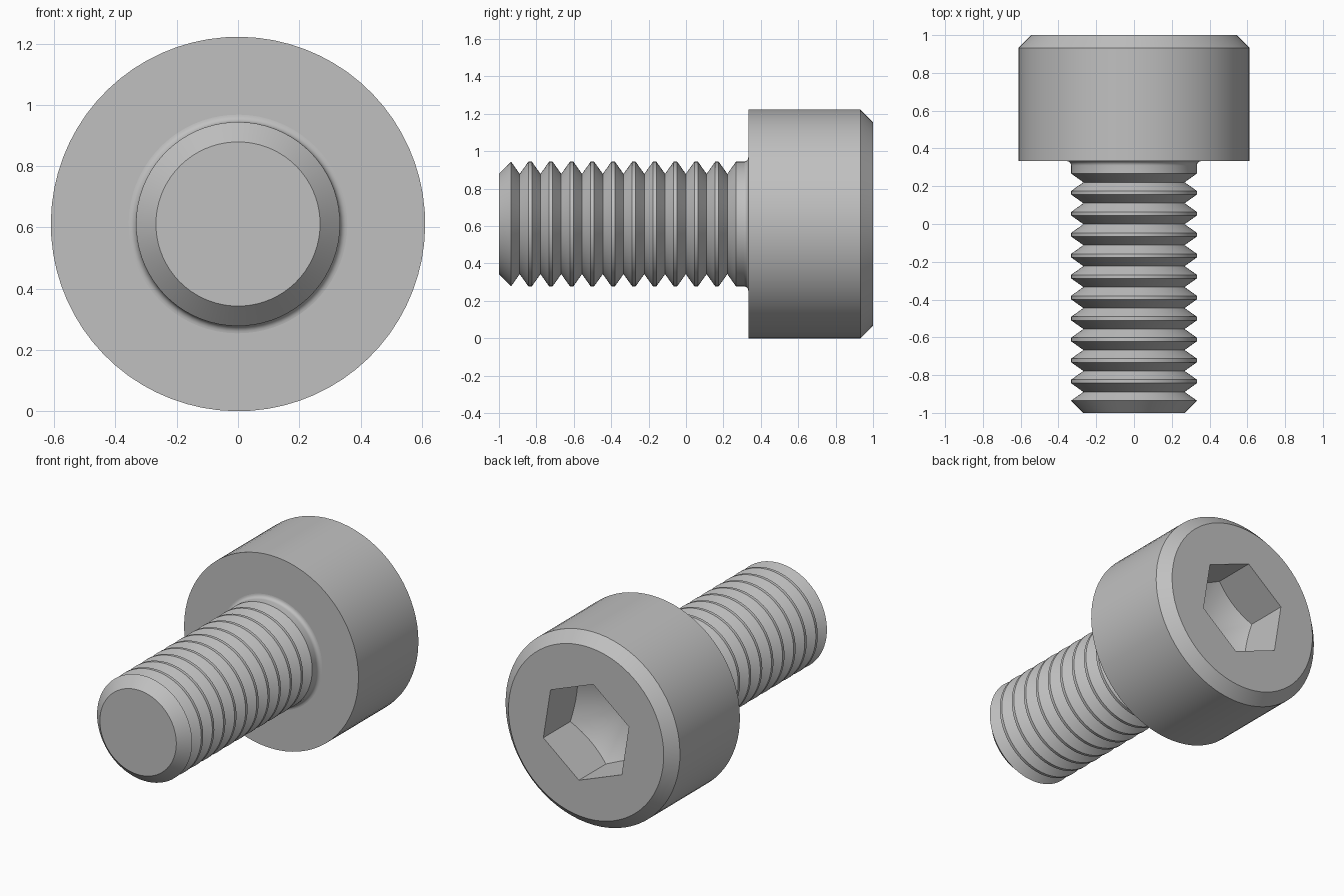
import bpy, bmesh
from math import sin, cos, tan, radians, pi

if "Cube" in bpy.data.objects:
    bpy.data.objects.remove(bpy.data.objects["Cube"], do_unlink=True)

SEGMENTS = 72
HEAD_R = 0.611          # head radius, also the height of the axis
SHAFT_R = 0.333
ROOT_R = 0.268          # bottom of the thread grooves
PITCH = 0.111
HEAD_Y = 0.333          # underside of the head
FILLET = 0.024
CHAMFER = 0.067
HEX_R = 0.321           # socket corner radius
HEX_TURN = radians(39)
SOCKET_Y = 0.73         # where the socket corners meet the drill cone

steel = bpy.data.materials.new("steel_grey")
steel.use_nodes = True
grey = (0.53, 0.53, 0.53, 1)
steel.diffuse_color = grey
steel.node_tree.nodes["Principled BSDF"].inputs["Base Color"].default_value = grey


def loft(name, rings):
    """Skin rings around the y axis; each ring maps an angle to (radius, y)."""
    bm = bmesh.new()
    loops = []
    for ring in rings:
        loop = []
        for i in range(SEGMENTS):
            a = 2 * pi * i / SEGMENTS
            r, y = ring(a)
            t = a + HEX_TURN
            loop.append(bm.verts.new((r * cos(t), y, HEAD_R + r * sin(t))))
        loops.append(loop)
    for a, b in zip(loops, loops[1:]):
        for i in range(SEGMENTS):
            j = (i + 1) % SEGMENTS
            bm.faces.new((a[i], b[i], b[j], a[j]))
    bmesh.ops.remove_doubles(bm, verts=bm.verts, dist=1e-5)
    mesh = bpy.data.meshes.new(name)
    bm.to_mesh(mesh)
    bm.free()
    mesh.materials.append(steel)
    obj = bpy.data.objects.new(name, mesh)
    bpy.context.collection.objects.link(obj)
    bpy.ops.object.select_all(action='DESELECT')
    obj.select_set(True)
    bpy.context.view_layer.objects.active = obj
    bpy.ops.object.shade_smooth_by_angle(angle=radians(25))
    return obj


def circle(r, y):
    return lambda a: (r, y)


def hex_radius(a):
    return HEX_R * cos(pi / 6) / cos(a % (pi / 3) - pi / 6)


def hex_top(a):
    return hex_radius(a), 1.0


def hex_bottom(a):
    # the conical floor meets each flat wall in a shallow arc
    r = hex_radius(a)
    return r, SOCKET_Y - (HEX_R - r) / tan(radians(60))


# Threaded shaft: chamfered tip, ring grooves, fillet under the head
shaft = [circle(0, -1), circle(ROOT_R, -1), circle(SHAFT_R, -0.935)]
for k in range(11):
    y = -0.935 + k * PITCH
    if k:
        shaft.append(circle(SHAFT_R, y))
    shaft += [circle(ROOT_R, y + 0.046), circle(SHAFT_R, y + 0.092)]
for k in range(7):
    a = k / 6 * pi / 2
    shaft.append(circle(SHAFT_R + FILLET * (1 - cos(a)),
                        HEAD_Y - FILLET * (1 - sin(a))))
loft("threaded_shaft", shaft)

# Cylindrical head with chamfered rim and hexagonal drilled socket
loft("socket_head", [
    circle(SHAFT_R + FILLET, HEAD_Y),
    circle(HEAD_R, HEAD_Y),
    circle(HEAD_R, 1 - CHAMFER),
    circle(HEAD_R - CHAMFER, 1),
    hex_top,
    hex_bottom,
    circle(0, SOCKET_Y - HEX_R / tan(radians(60))),
])
